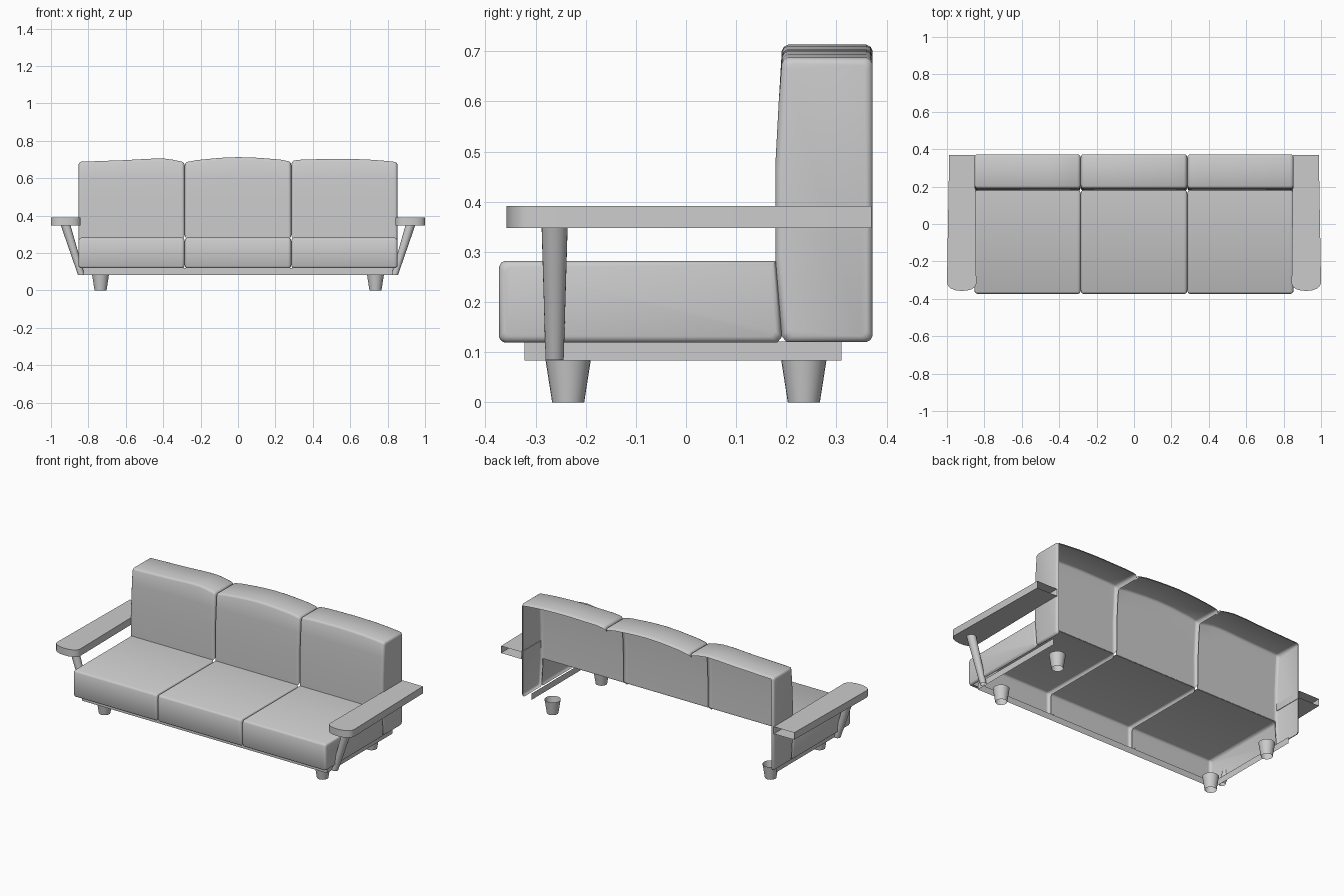
import bpy, bmesh, math

if "Cube" in bpy.data.objects:
    bpy.data.objects.remove(bpy.data.objects["Cube"])


def finish(bm, name, angle=50):
    bmesh.ops.remove_doubles(bm, verts=bm.verts, dist=1e-5)
    bmesh.ops.recalc_face_normals(bm, faces=bm.faces)
    me = bpy.data.meshes.new(name)
    bm.to_mesh(me)
    bm.free()
    ob = bpy.data.objects.new(name, me)
    bpy.context.collection.objects.link(ob)
    bpy.context.view_layer.objects.active = ob
    for o in bpy.context.selected_objects:
        o.select_set(False)
    ob.select_set(True)
    bpy.ops.object.shade_smooth_by_angle(angle=math.radians(angle))
    return ob


def loft(name, rings, closed=False, cap=False, angle=50):
    """Skin a list of point rings; optionally close the rings and cap the last."""
    bm = bmesh.new()
    rows = [[bm.verts.new(p) for p in r] for r in rings]
    n = len(rows[0])
    for a, b in zip(rows, rows[1:]):
        for i in range(n if closed else n - 1):
            j = (i + 1) % n
            bm.faces.new((a[i], a[j], b[j], b[i]))
    if cap:
        bm.faces.new(rows[-1])
    return finish(bm, name, angle)


def ring(x, profile, centre, d=0.0):
    """Place a (y, z) profile at x, shrunk towards its centre by d."""
    cy, cz = centre
    return [(x, y - math.copysign(d, y - cy), z - math.copysign(d, z - cz))
            for y, z in profile]


def interp(table, x):
    for (x0, z0), (x1, z1) in zip(table, table[1:]):
        if x <= x1:
            t = (x - x0) / (x1 - x0)
            return z0 + (z1 - z0) * t
    return table[-1][1]


SEAT_C, BACK_C = (-0.09, 0.2), (0.275, 0.4)
seat_profile = [(0.18, 0.282), (-0.362, 0.282), (-0.369, 0.278), (-0.373, 0.27),
                (-0.373, 0.13), (-0.369, 0.123), (-0.362, 0.119), (-0.345, 0.119)]


def back_profile(top):
    return [(0.178, 0.28), (0.178, 0.47), (0.185, 0.6), (0.191, top - 0.012),
            (0.195, top - 0.004), (0.203, top), (0.36, top),
            (0.368, top - 0.004), (0.372, top - 0.012)]


# Top outlines of the three back cushions
tops = [
    [(-0.852, 0.688), (-0.6, 0.697), (-0.48, 0.704), (-0.40, 0.706), (-0.34, 0.698), (-0.285, 0.685)],
    [(-0.285, 0.685), (-0.22, 0.697), (-0.1, 0.709), (0.0, 0.713), (0.1, 0.71), (0.24, 0.699), (0.285, 0.687)],
    [(0.285, 0.69), (0.32, 0.70), (0.55, 0.704), (0.68, 0.701), (0.78, 0.694), (0.852, 0.686)],
]
names = ["left", "middle", "right"]
for k, table in enumerate(tops):
    x0, x1 = table[0][0], table[-1][0]
    steps = [(0, 0.018), (0.003, 0.007), (0.007, 0.002), (0.013, 0)]
    lo = steps if k else steps[2:]
    hi = steps if k < 2 else steps[2:]
    st = [(x0 + a, d) for a, d in lo]
    st += [(x0 + 0.02 + (x1 - x0 - 0.04) * i / 12, 0) for i in range(13)]
    st += [(x1 - a, d) for a, d in reversed(hi)]
    # Cushions are shells, open at the rear and underneath
    loft(names[k] + "_back_cushion",
         [ring(x, back_profile(interp(table, x)), BACK_C, d) for x, d in st])
    loft(names[k] + "_seat_cushion",
         [ring(x, seat_profile, SEAT_C, d) for x, d in st])

for s, side in ((-1, "left"), (1, "right")):
    # End panels of the seat and back, with softened rims
    seat_loop = seat_profile[:-1] + [(0.182, 0.119), (0.191, 0.13)]
    back_loop = back_profile(0.687) + [(0.372, 0.132), (0.368, 0.124), (0.36, 0.12),
                                       (0.2, 0.12), (0.191, 0.132)]
    rim = [(0.838, 0), (0.845, 0.002), (0.85, 0.007), (0.852, 0.012)]
    loft(side + "_seat_end", [ring(s * x, seat_loop, SEAT_C, d) for x, d in rim], True, True)
    loft(side + "_back_end", [ring(s * x, back_loop, BACK_C, d) for x, d in rim], True, True)

    # Armrest board: rounded front, open rear end
    outline = [(0.85, 0.37), (0.843, -0.32), (0.851, -0.337), (0.868, -0.349), (0.895, -0.356),
               (0.925, -0.358), (0.955, -0.354), (0.98, -0.344), (0.994, -0.331),
               (1.0, -0.315), (0.988, 0.37)]
    bm = bmesh.new()
    lo, hi = [[bm.verts.new((s * x, y, z)) for x, y in outline] for z in (0.348, 0.391)]
    bm.faces.new(lo)
    bm.faces.new(hi)
    for i in range(len(outline) - 1):
        bm.faces.new((lo[i], lo[i + 1], hi[i + 1], hi[i]))
    finish(bm, side + "_armrest", 40)

    # Tapered tubes: slanted arm support and the two feet
    def tube(name, cx0, cx1, y, z0, z1, r0, r1, n=24):
        circ = [(math.cos(2 * math.pi * i / n), math.sin(2 * math.pi * i / n)) for i in range(n)]
        loft(name, [[(s * cx + r * c, y + r * q, z) for c, q in circ]
                    for cx, z, r in ((cx0, z0, r0), (cx1, z1, r1))], True)

    tube(side + "_arm_support", 0.838, 0.922, -0.262, 0.084, 0.35, 0.018, 0.026)
    tube(side + "_front_foot", 0.735, 0.735, -0.235, 0, 0.083, 0.032, 0.045)
    tube(side + "_rear_foot", 0.735, 0.735, 0.235, 0, 0.083, 0.032, 0.045)

# Base rail: front and two sides
path = [(-0.825, 0.31), (-0.825, -0.322), (0.825, -0.322), (0.825, 0.31)]
loft("base_rail", [[(x, y, z) for x, y in path] for z in (0.083, 0.121)], angle=30)
